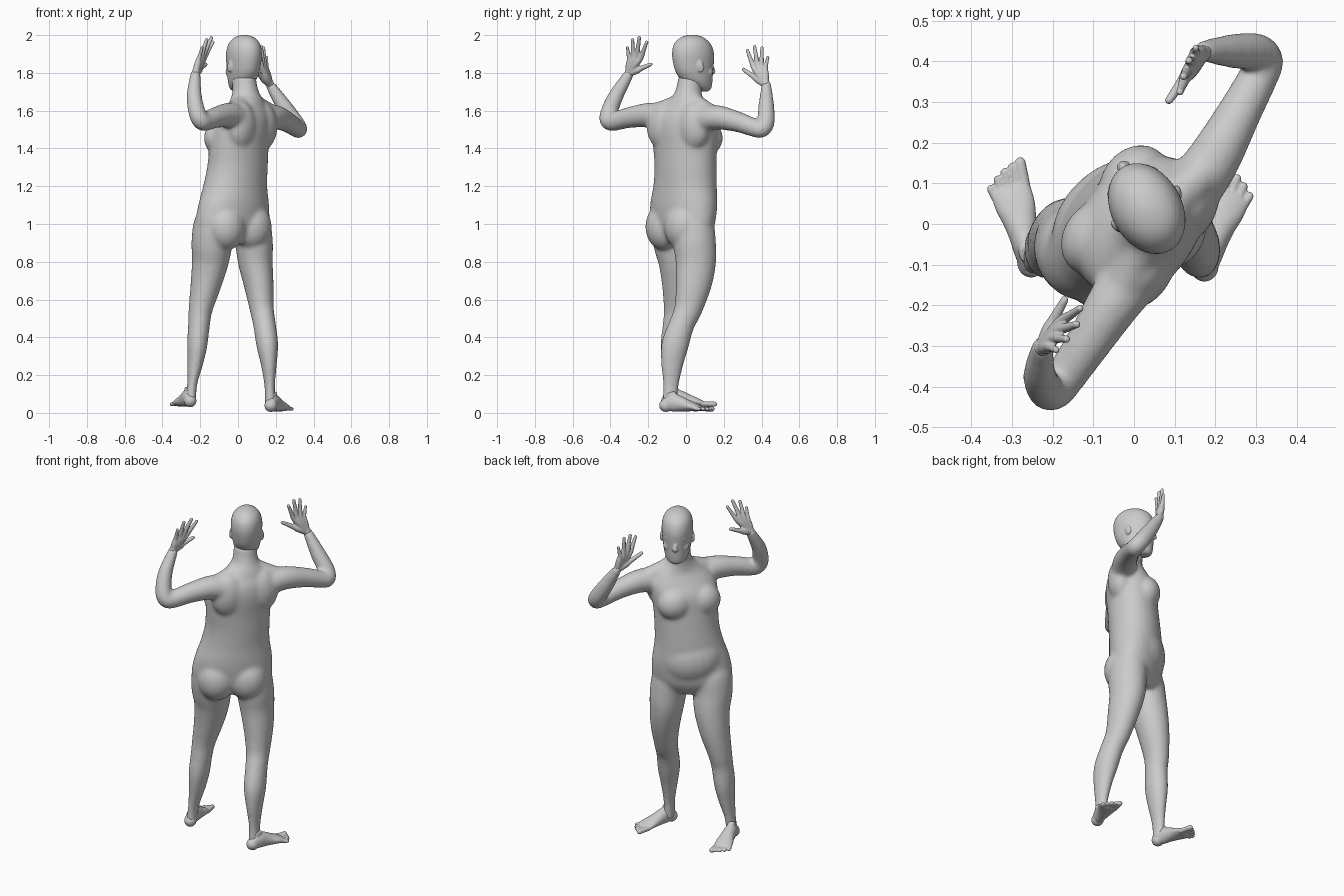
import bpy, bmesh, math
from mathutils import Vector, Matrix

UP = Vector((0, 0, 1))


def axes(yaw):
    """Sideways and forward directions for a given turn in degrees."""
    r = math.radians(yaw)
    return Vector((math.cos(r), math.sin(r), 0)), Vector((-math.sin(r), math.cos(r), 0))


def catmull(rows, n=4):
    """Smoothly resample rows of numbers."""
    out = []
    for i in range(len(rows) - 1):
        p = [rows[max(0, min(len(rows) - 1, i + k))] for k in (-1, 0, 1, 2)]
        for s in range(n):
            t = s / n
            out.append([b + .5 * t * (c - a + t * (2*a - 5*b + 4*c - d + t * (3*(b - c) + d - a)))
                        for a, b, c, d in zip(*p)])
    return out + [list(rows[-1])]


def loft(bm, rows, flat=False, segs=24):
    """Rows of x, y, z, side radius, depth radius, turn; rings are level or square to the path."""
    rows = catmull(rows)
    pts = [Vector(r[:3]) for r in rows]
    rings = []
    for i, r in enumerate(rows):
        w, f = axes(r[5])
        if not flat:
            t = (pts[min(i + 1, len(pts) - 1)] - pts[max(i - 1, 0)]).normalized()
            w = (w - t * w.dot(t)).normalized()
            f = t.cross(w)
        rings.append([bm.verts.new(pts[i] + w * r[3] * math.cos(a) + f * r[4] * math.sin(a))
                      for a in (2 * math.pi * k / segs for k in range(segs))])
    for a, b in zip(rings, rings[1:]):
        for k in range(segs):
            bm.faces.new((a[k], a[(k + 1) % segs], b[(k + 1) % segs], b[k]))
    bm.faces.new(rings[0][::-1])
    bm.faces.new(rings[-1])


def ball(bm, loc, radii, yaw=0, tilt=0):
    m = (Matrix.Translation(loc) @ Matrix.Rotation(math.radians(yaw), 4, 'Z')
         @ Matrix.Rotation(math.radians(tilt), 4, 'X') @ Matrix.Diagonal((*radii, 1)))
    bmesh.ops.create_uvsphere(bm, u_segments=24, v_segments=14, radius=1, matrix=m)


def finish(bm, name, voxel, smooth):
    """Fuse the overlapping masses into one soft skin."""
    bmesh.ops.recalc_face_normals(bm, faces=bm.faces)
    me = bpy.data.meshes.new(name)
    bm.to_mesh(me)
    bm.free()
    ob = bpy.data.objects.new(name, me)
    bpy.context.collection.objects.link(ob)
    rm = ob.modifiers.new("fuse", 'REMESH')
    rm.mode, rm.voxel_size, rm.use_smooth_shade = 'VOXEL', voxel, True
    sm = ob.modifiers.new("soften", 'SMOOTH')
    sm.factor, sm.iterations = .5, smooth
    return ob


# Torso and neck, twisting from hips to shoulders
bm = bmesh.new()
loft(bm, [(-.03, -.02, .9, .14, .09, 35), (-.03, -.018, .95, .2, .12, 35), (-.03, -.017, 1.0, .222, .135, 36),
          (-.023, -.012, 1.1, .214, .145, 41), (-.015, -.005, 1.2, .19, .145, 44),
          (-.003, -.002, 1.3, .18, .143, 48), (.005, -.005, 1.4, .183, .14, 53),
          (.017, -.007, 1.5, .19, .138, 56), (.035, -.01, 1.57, .182, .115, 56),
          (.045, -.003, 1.62, .145, .09, 56), (.046, .003, 1.655, .105, .08, 54),
          (.042, .01, 1.69, .074, .072, 42), (.036, .018, 1.73, .066, .068, 34),
          (.03, .028, 1.78, .063, .07, 30)], flat=True, segs=40)
hw, hf = axes(36)
cw, cf = axes(55)
for s in (-1, 1):
    # Buttocks, breasts and shoulder blades
    ball(bm, Vector((-.03, -.015, .985)) + hw * s * .085 - hf * .06, (.107, .1, .125), 36)
    ball(bm, Vector((.01, -.005, 1.455)) + cw * s * .082 + cf * .068, (.1, .082, .095), 55)
    ball(bm, Vector((.03, -.01, 1.52)) + cw * s * .095 - cf * .052, (.1, .073, .13), 55)
# Belly
ball(bm, Vector((-.022, -.01, 1.11)) + axes(40)[1] * .02, (.185, .142, .17), 40)

# Sloping muscles from neck to shoulders
for x, y, z in ((.18, .135, 1.59), (-.03, -.165, 1.6)):
    loft(bm, [(.045, .012, 1.68, .04, .04, 150), ((.045 + x) / 2, (.012 + y) / 2, 1.622, .05, .05, 150),
              (x, y, z - .01, .05, .05, 150)])

# Arms: shoulder, elbow, wrist
for pts in ([(.11, .04, 1.54, .075), (.19, .15, 1.565, .067), (.257, .27, 1.542, .055), (.305, .36, 1.51, .049),
             (.322, .4, 1.503, .047), (.3, .423, 1.54, .047), (.245, .425, 1.62, .043), (.175, .425, 1.73, .028),
             (.17, .42, 1.75, .024)],
            [(.03, -.09, 1.54, .075), (-.04, -.18, 1.575, .068), (-.113, -.293, 1.565, .056),
             (-.172, -.38, 1.543, .05), (-.196, -.41, 1.548, .048), (-.217, -.408, 1.59, .046),
             (-.232, -.37, 1.68, .041), (-.226, -.308, 1.785, .029), (-.223, -.3, 1.81, .025)]):
    loft(bm, [(x, y, z, r, r, 150) for x, y, z, r in pts])
    ball(bm, pts[4][:3], (.046,) * 3)

# Legs: hip, knee, calf, ankle
for pts in ([(.06, .03, 1.08, .08, .085), (.072, .035, 1.0, .1, .112), (.085, .045, .9, .1, .114),
             (.092, .052, .8, .092, .108), (.11, .04, .68, .079, .096), (.126, .012, .55, .064, .075),
             (.14, -.022, .47, .06, .068), (.155, -.058, .36, .058, .073),
             (.163, -.073, .26, .043, .06), (.168, -.08, .14, .028, .041), (.17, -.085, .04, .03, .042)],
            [(-.12, -.075, 1.08, .08, .085), (-.13, -.07, 1.0, .105, .115), (-.138, -.06, .9, .109, .114),
             (-.147, -.04, .8, .098, .106), (-.17, -.034, .68, .082, .094), (-.198, -.043, .55, .064, .076),
             (-.206, -.055, .47, .058, .068), (-.216, -.064, .36, .054, .072),
             (-.225, -.07, .27, .043, .06), (-.243, -.08, .15, .027, .041), (-.25, -.085, .06, .03, .042)]):
    loft(bm, [(x, y, z, a, b, 5) for x, y, z, a, b in pts])
finish(bm, "body", .008, 22)

# Head: level rings of forward offset, height, half width, half depth
bm = bmesh.new()
HEAD = Vector((.03, .04, 0))
sw, fw = axes(29)


def on_head(u, v, z):
    return HEAD + sw * u + fw * v + UP * z


loft(bm, [(*on_head(0, v, z), a, b, 29) for v, z, a, b in (
    (.06, 1.702, .025, .028), (.045, 1.72, .052, .056), (.022, 1.755, .069, .084), (.006, 1.8, .078, .103),
    (0, 1.85, .084, .114), (-.003, 1.9, .087, .118), (-.006, 1.945, .08, .107), (-.008, 1.975, .063, .082),
    (-.008, 1.993, .038, .052), (-.008, 2.002, .008, .012))], flat=True, segs=36)
ball(bm, on_head(0, .107, 1.815), (.013, .022, .028), 29, 25)    # nose
ball(bm, on_head(0, .116, 1.805), (.018, .015, .011), 29)
ball(bm, on_head(0, .086, 1.768), (.026, .02, .007), 29)         # lips
ball(bm, on_head(0, .082, 1.757), (.023, .02, .007), 29)
ball(bm, on_head(0, .078, 1.727), (.026, .022, .018), 29)        # chin
ball(bm, on_head(0, .075, 1.77), (.04, .026, .045), 29)          # muzzle
for s in (-1, 1):
    ball(bm, on_head(s * .033, .082, 1.861), (.03, .02, .011), 29 - s * 15)     # brow
    ball(bm, on_head(s * .042, .062, 1.805), (.03, .028, .03), 29)              # cheek
    ball(bm, on_head(s * .031, .088, 1.839), (.015, .01, .008), 29)             # eye
    ball(bm, on_head(s * .086, -.006, 1.835), (.009, .019, .033), 29 - s * 20, 12)  # ear
finish(bm, "head", .0045, 8)

# Hands: wrist, then knuckle and tip of each finger, then thumb joint and tip
for name, wrist, fingers, thumb in (
    ("hand_right", (.17, .422, 1.737),
     [((.125, .357, 1.832), (.113, .325, 1.918)), ((.132, .378, 1.842), (.122, .363, 1.938)),
      ((.141, .4, 1.836), (.135, .402, 1.932)), ((.15, .42, 1.822), (.152, .433, 1.882))],
     [(.12, .352, 1.785), (.086, .304, 1.818)]),
    ("hand_left", (-.225, -.304, 1.797),
     [((-.177, -.238, 1.883), (-.133, -.208, 1.962)), ((-.183, -.26, 1.893), (-.141, -.247, 1.986)),
      ((-.196, -.28, 1.885), (-.166, -.283, 1.975)), ((-.21, -.3, 1.866), (-.191, -.31, 1.933))],
     [(-.197, -.235, 1.825), (-.171, -.187, 1.845)])):
    bm = bmesh.new()
    w = Vector(wrist)
    ball(bm, w, (.021, .021, .03))
    for i, (k, t) in enumerate(fingers):
        k, t = Vector(k), Vector(t)
        r = (.0112, .0116, .0112, .01)[i]
        base = w.lerp(k, .12)
        loft(bm, [(*base, .018, .018, 60), (*base.lerp(k, .6), .018, .018, 60), (*k, .0142, .0142, 60),
                  (*k.lerp(t, .5), r, r, 60), (*t, r * .8, r * .8, 60)], segs=14)
        ball(bm, t, (r * .85,) * 3)
    a, b = map(Vector, thumb)
    loft(bm, [(*w, .018, .018, 60), (*w.lerp(a, .6), .02, .02, 60), (*a, .0142, .0142, 60),
              (*b, .01, .01, 60)], segs=14)
    ball(bm, b, (.01,) * 3)
    finish(bm, name, .0035, 5)

# Feet: heel to ball of foot, with five toes
for name, heel, yaw, inner in (("foot_right", (.172, -.112, .007), -19, -1),
                               ("foot_left", (-.252, -.102, .032), 15, 1)):
    bm = bmesh.new()
    h = Vector(heel)
    w, f = axes(yaw)
    ball(bm, h + f * .006 + UP * .032, (.034, .036, .034), yaw)
    loft(bm, [(*(h + f * v + w * inner * u + UP * z), a, b, yaw) for u, v, z, a, b in (
        (0, 0, .036, .03, .034), (0, .045, .046, .034, .046), (.001, .08, .042, .037, .042),
        (.001, .115, .034, .042, .034), (0, .15, .027, .049, .026), (-.002, .185, .019, .05, .018),
        (-.003, .2, .017, .044, .013))])
    # Instep rising into the ankle
    loft(bm, [(*(h + f * v + UP * z), .023, r, yaw)
              for v, z, r in ((.05, .03, .045), (.04, .07, .038), (.03, .1, .024))])
    for i in range(5):
        u = .034 - .019 * i
        length = (.25, .246, .238, .225, .207)[i]
        r = .014 if i == 0 else .0105
        p, q = h + w * inner * u + f * .18 + UP * .016, h + w * inner * u * 1.13 + f * length + UP * .014
        loft(bm, [(*p, r, r, yaw), (*q, r, r, yaw)], segs=12)
        ball(bm, q, (r, r * 1.1, r))
    finish(bm, name, .004, 5)
